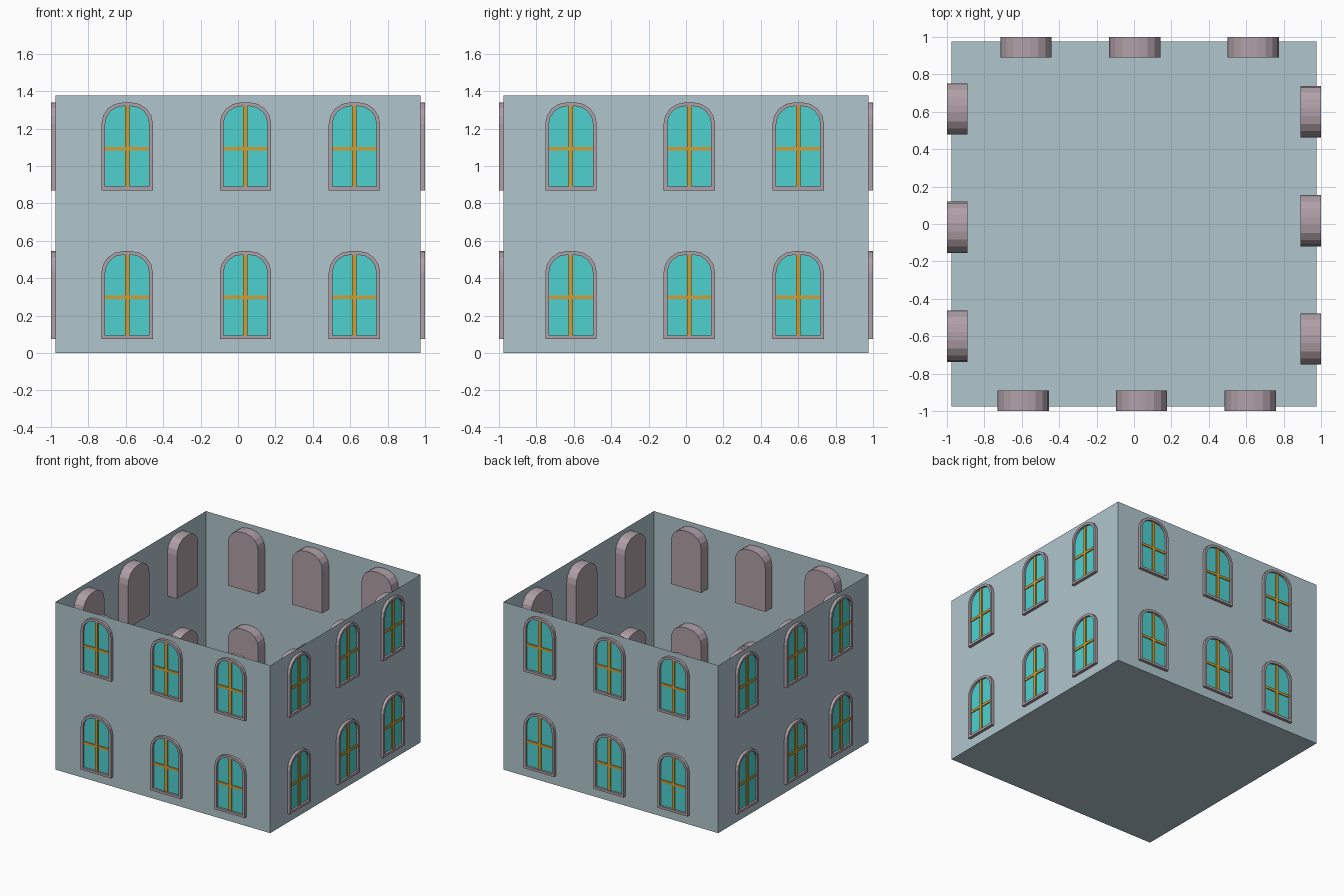
import bpy, bmesh, math
from mathutils import Matrix, Vector

if "Cube" in bpy.data.objects:
    bpy.data.objects.remove(bpy.data.objects["Cube"])

WALL, HEIGHT = 0.976, 1.378          # wall half-width and height
FRONT, PANE, BACK = -1.0, -0.983, -0.89   # window depth levels (front wall)


def material(name, rgb):
    m = bpy.data.materials.new(name)
    lin = [((c / 255 + 0.055) / 1.055) ** 2.4 for c in rgb]
    m.diffuse_color = (*lin, 1)
    m.use_nodes = True
    m.node_tree.nodes["Principled BSDF"].inputs["Base Color"].default_value = m.diffuse_color
    return m


wall_mat = material("pale blue wall", (176, 198, 205))
frame_mat = material("mauve frame", (176, 160, 167))
glass_mat = material("turquoise glass", (78, 209, 208))
bar_mat = material("ochre bars", (210, 158, 52))


def finish(name, bm, mats):
    me = bpy.data.meshes.new(name)
    bm.to_mesh(me)
    bm.free()
    for m in mats:
        me.materials.append(m)
    return me


def place(name, me, matrix=Matrix()):
    ob = bpy.data.objects.new(name, me)
    bpy.context.collection.objects.link(ob)
    ob.matrix_world = matrix
    return ob


def arch(r, bottom):
    """Window outline: square foot, top corners rounded in four steps."""
    pts = [(-0.0225 - r, bottom), (0.0225 + r, bottom)]
    for side, start in ((1, 0), (-1, 90)):
        for i in range(5):
            a = math.radians(start + 22.5 * i)
            pts.append((side * 0.0225 + r * math.cos(a), 0.43 + r * math.sin(a)))
    return pts


# Open-topped box with thin walls and a floor
bm = bmesh.new()
bmesh.ops.create_cube(bm, size=1)
bmesh.ops.transform(bm, verts=bm.verts, matrix=Matrix.Translation((0, 0, HEIGHT / 2))
                    @ Matrix.Diagonal((2 * WALL, 2 * WALL, HEIGHT, 1)))
bmesh.ops.delete(bm, geom=[f for f in bm.faces if f.normal.z > 0.5], context='FACES_ONLY')
place("walls", finish("walls", bm, [wall_mat]))

# Window block with a raised rim and recessed glass
bm = bmesh.new()
loops = [[bm.verts.new((x, y, z)) for x, z in arch(r, b)]
         for r, b, y in ((0.115, 0.075, BACK), (0.115, 0.075, FRONT),
                         (0.095, 0.095, FRONT), (0.095, 0.095, PANE))]
bm.faces.new(loops[0][::-1])
for a, b in zip(loops, loops[1:]):
    n = len(a)
    for i in range(n):
        j = (i + 1) % n
        bm.faces.new((a[i], a[j], b[j], b[i]))
bm.faces.new(loops[3]).material_index = 1
bmesh.ops.recalc_face_normals(bm, faces=bm.faces)
window = finish("window", bm, [frame_mat, glass_mat])

# Crossed glazing bars
bm = bmesh.new()
for w, lo, hi, y in ((0.024, 0.095, 0.525, -0.992), (0.235, 0.288, 0.308, -0.991)):
    d = PANE - y
    bmesh.ops.create_cube(bm, size=1, matrix=Matrix.Translation((0, y + d / 2, (lo + hi) / 2))
                          @ Matrix.Diagonal((w, d, hi - lo, 1)))
bars = finish("glazing_bars", bm, [bar_mat])

# Three windows on two floors, turned round the four walls
for k, side in enumerate(("front", "right", "back", "left")):
    turn = Matrix.Rotation(k * math.pi / 2, 4, 'Z')
    shift = Matrix.Translation((0.0225 if k % 2 == 0 else 0, 0, 0))
    for x in (-0.615, 0.0175, 0.6):
        for z in (0, 0.795):
            m = shift @ turn @ Matrix.Translation(Vector((x, 0, z)))
            place(side + "_window", window, m)
            place(side + "_glazing_bars", bars, m)
